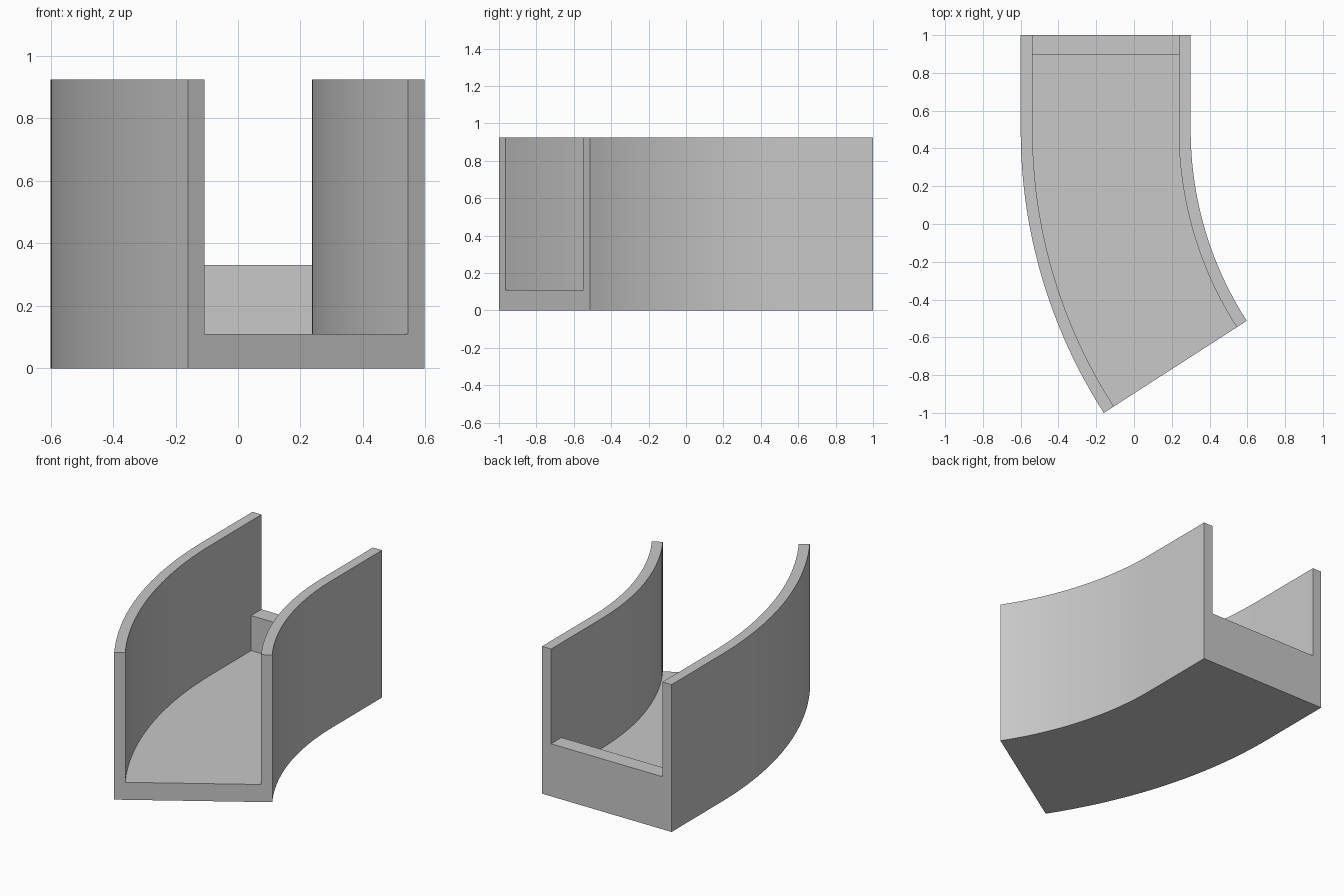
import bpy, bmesh, math

cube = bpy.data.objects.get("Cube")
if cube:
    bpy.data.objects.remove(cube, do_unlink=True)

grey = bpy.data.materials.new("plain grey")
grey.use_nodes = True
colour = (0.58, 0.58, 0.58, 1)
grey.diffuse_color = colour
grey.node_tree.nodes["Principled BSDF"].inputs["Base Color"].default_value = colour

LEFT, RIGHT, WALL = -0.6, 0.3, 0.063
FLOOR, HEIGHT, SILL = 0.11, 0.925, 0.33
BEND_X, BEND_Y, BEND_ANGLE = 2.165, 0.497, math.radians(32.78)
STEPS = 24


def finish(bm, name):
    bmesh.ops.recalc_face_normals(bm, faces=bm.faces)
    mesh = bpy.data.meshes.new(name)
    bm.to_mesh(mesh)
    bm.free()
    mesh.materials.append(grey)
    obj = bpy.data.objects.new(name, mesh)
    bpy.context.collection.objects.link(obj)
    return obj


# Curved channel: a U section swept along a straight run and then an arc
a, b = LEFT + WALL, RIGHT - WALL
section = [(LEFT, 0), (LEFT, HEIGHT), (a, HEIGHT), (a, FLOOR),
           (b, FLOOR), (b, HEIGHT), (RIGHT, HEIGHT), (RIGHT, 0)]
bm = bmesh.new()
rings = [[bm.verts.new((x, 1, z)) for x, z in section]]
for i in range(STEPS + 1):
    t = BEND_ANGLE * i / STEPS
    rings.append([bm.verts.new((BEND_X - (BEND_X - x) * math.cos(t),
                                BEND_Y - (BEND_X - x) * math.sin(t), z))
                  for x, z in section])
n = len(section)
for r, s in zip(rings, rings[1:]):
    for k in range(n):
        m = (k + 1) % n
        bm.faces.new((r[k], r[m], s[m], s[k]))

# Each end is capped by two walls and the floor between them
for r in (rings[0], rings[-1]):
    bm.faces.new((r[0], r[1], r[2], r[3]))
    bm.faces.new((r[0], r[3], r[4], r[7]))
    bm.faces.new((r[4], r[5], r[6], r[7]))
channel = finish(bm, "curved_channel")
bpy.context.view_layer.objects.active = channel
channel.select_set(True)
bpy.ops.object.shade_smooth_by_angle(angle=math.radians(30))
channel.select_set(False)

# Low sill across the straight end
bm = bmesh.new()
bmesh.ops.create_cube(bm, size=1)
bmesh.ops.scale(bm, vec=(b - a, 0.103, SILL - FLOOR), verts=bm.verts)
bmesh.ops.translate(bm, vec=((a + b) / 2, 1 - 0.103 / 2, (SILL + FLOOR) / 2), verts=bm.verts)
finish(bm, "end_sill")
